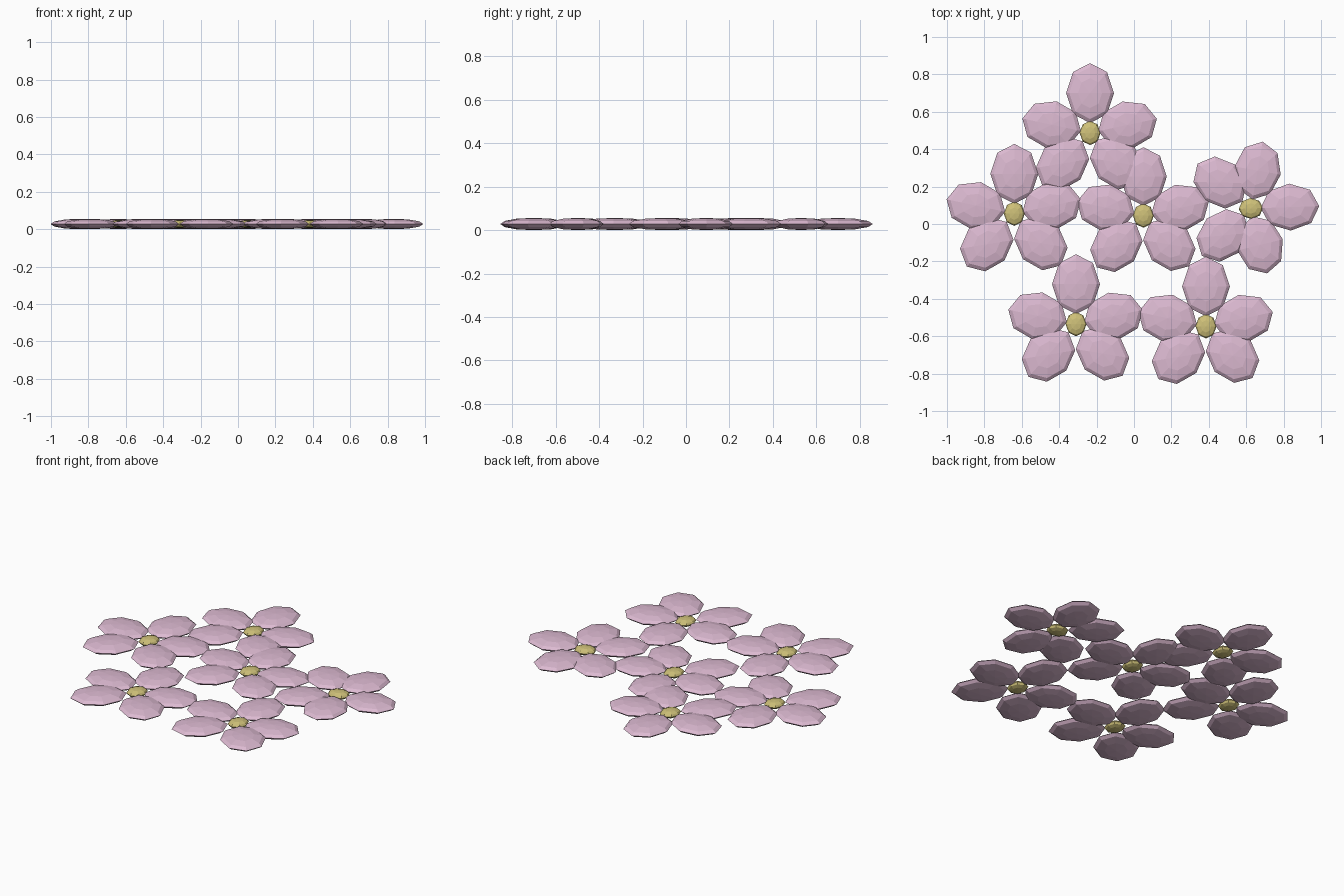
import bpy
from math import radians, cos, sin

if "Cube" in bpy.data.objects:
    bpy.data.objects.remove(bpy.data.objects["Cube"])

def material(name, color):
    m = bpy.data.materials.new(name)
    m.diffuse_color = (*color, 1)
    m.use_nodes = True
    m.node_tree.nodes["Principled BSDF"].inputs["Base Color"].default_value = m.diffuse_color
    return m

pink = material("petal_pink", (0.72, 0.49, 0.64))
yellow = material("center_yellow", (0.62, 0.53, 0.19))
MID = 0.028  # half the thickness of the whole piece

def blob(name, x, y, angle, size, mat):
    """Faceted flattened ellipsoid, long axis along angle."""
    bpy.ops.mesh.primitive_uv_sphere_add(segments=8, ring_count=6, radius=1,
                                         location=(x, y, MID), rotation=(0, 0, angle))
    ob = bpy.context.object
    ob.name = name
    ob.scale = size
    ob.data.materials.append(mat)
    return ob

# petal layout: angle from flower axis, distance from flower centre
PETALS = [(0, 0.213), (-78, 0.205), (78, 0.21), (138, 0.22), (-138, 0.212)]

# flower: x, y, axis direction in degrees, scale
FLOWERS = [(-0.235, 0.487, 90, 1.0), (-0.64, 0.055, 90, 1.0),
           (0.05, 0.045, 90, 0.98), (0.625, 0.083, 2, 0.98),
           (-0.31, -0.535, 90, 1.0), (0.385, -0.547, 90, 1.0)]

for i, (fx, fy, axis, s) in enumerate(FLOWERS, 1):
    # flower centre
    blob(f"flower_{i}_center", fx, fy, radians(axis),
         (0.065, 0.056, 0.022), yellow)
    # five petals
    for j, (turn, dist) in enumerate(PETALS, 1):
        a = radians(axis + turn)
        blob(f"flower_{i}_petal_{j}", fx + s * dist * cos(a), fy + s * dist * sin(a), a,
             (0.16 * s, 0.128 * s, MID), pink)
